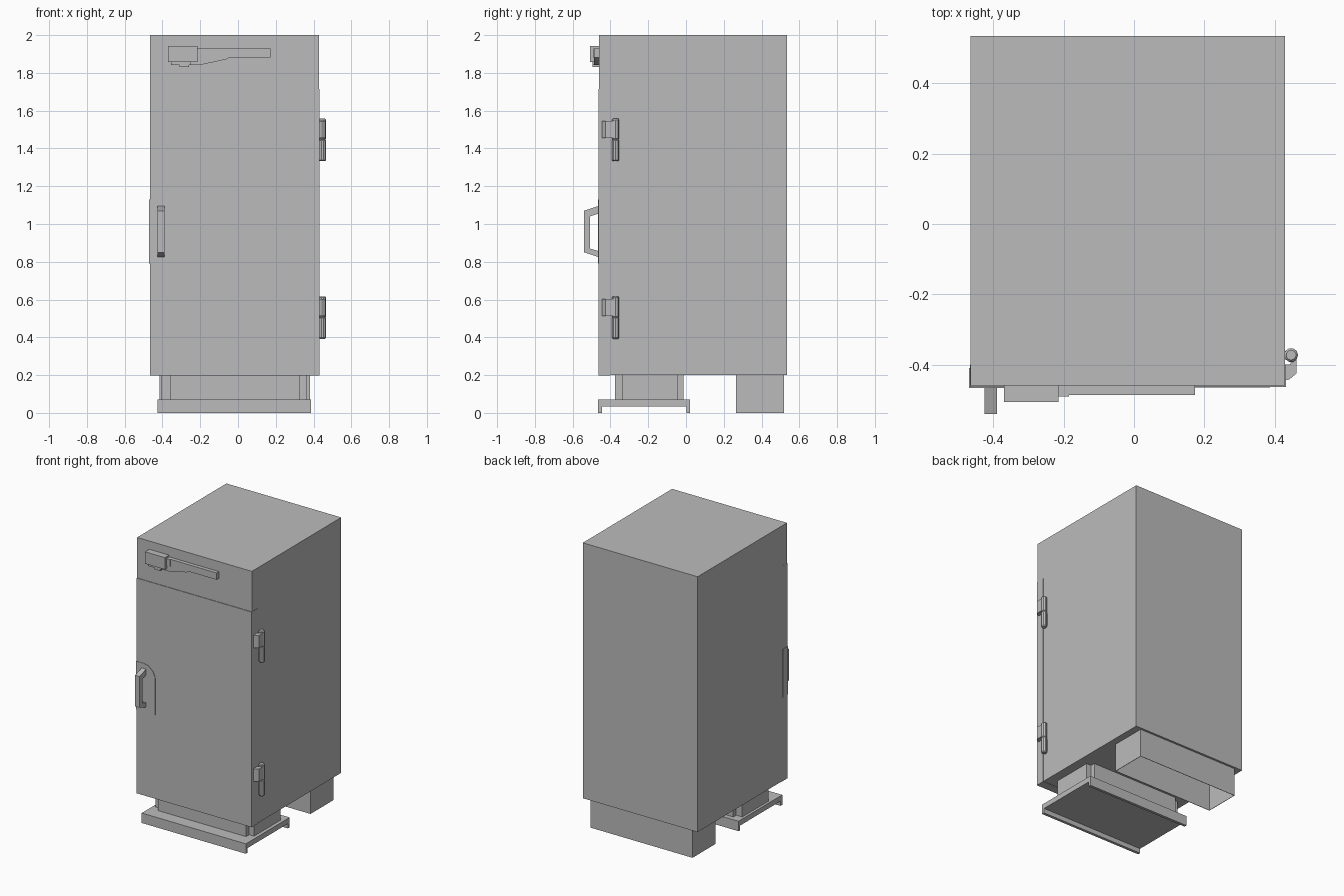
import bpy, bmesh
from mathutils import Vector

cube = bpy.data.objects.get("Cube")
if cube:
    bpy.data.objects.remove(cube)

steel = bpy.data.materials.new("plain grey")
steel.use_nodes = True
GREY = (0.5, 0.5, 0.5, 1)
steel.diffuse_color = GREY
steel.node_tree.nodes["Principled BSDF"].inputs["Base Color"].default_value = GREY


def finish(name, bm):
    bmesh.ops.recalc_face_normals(bm, faces=bm.faces)
    mesh = bpy.data.meshes.new(name)
    bm.to_mesh(mesh)
    bm.free()
    mesh.materials.append(steel)
    obj = bpy.data.objects.new(name, mesh)
    bpy.context.collection.objects.link(obj)
    return obj


def box(name, x, y, z):
    bm = bmesh.new()
    bmesh.ops.create_cube(bm, size=1)
    for v in bm.verts:
        v.co = Vector([(r[0] + r[1]) / 2 + c * (r[1] - r[0]) for c, r in zip(v.co, (x, y, z))])
    return finish(name, bm)


def prism(name, points, axis, lo, hi):
    """Extrude a 2D outline along x, y or z from lo to hi."""
    bm = bmesh.new()
    i = "xyz".index(axis)

    def place(p):
        co = list(p)
        co.insert(i, lo)
        return bm.verts.new(co)

    face = bm.faces.new([place(p) for p in points])
    side = bmesh.ops.extrude_face_region(bm, geom=[face])["geom"]
    for v in side:
        if isinstance(v, bmesh.types.BMVert):
            v.co[i] = hi
    return finish(name, bm)


# Cabinet and door
box("cabinet", (-0.465, 0.43), (-0.46, 0.535), (0.2, 2))
box("door", (-0.466, 0.432), (-0.464, -0.40), (0.198, 1.715))

# Handle backing plate, wrapped round the door edge
prism("handle_plate", [(-0.47, 0.79), (-0.32, 0.79), (-0.32, 1.05), (-0.335, 1.09),
                       (-0.37, 1.12), (-0.41, 1.13), (-0.47, 1.13)], "y", -0.467, -0.46)
box("handle_plate_return", (-0.47, -0.46), (-0.467, -0.41), (0.79, 1.13))

# Bow handle
prism("door_handle", [(-0.464, 1.095), (-0.54, 1.07), (-0.54, 0.85), (-0.464, 0.825),
                      (-0.464, 0.857), (-0.508, 0.87), (-0.508, 1.04), (-0.464, 1.055)],
      "x", -0.425, -0.39)

# Door closer at the top
box("closer_body", (-0.37, -0.215), (-0.507, -0.46), (1.858, 1.942))
prism("closer_arm", [(-0.215, 1.93), (0.173, 1.93), (0.173, 1.882), (-0.045, 1.882),
                     (-0.06, 1.872), (-0.2, 1.842), (-0.25, 1.842), (-0.25, 1.93)],
      "y", -0.486, -0.46)
box("closer_joint", (-0.22, -0.185), (-0.491, -0.46), (1.88, 1.93))
box("closer_base", (-0.355, -0.25), (-0.495, -0.46), (1.842, 1.86))
box("closer_knob", (-0.31, -0.26), (-0.495, -0.46), (1.832, 1.845))

# Hinges: leaf on the door, two-piece barrel on the cabinet side
LEAF = [(0.43, -0.445), (0.442, -0.442), (0.463, -0.425), (0.463, -0.385),
        (0.45, -0.375), (0.445, -0.4), (0.43, -0.4)]


def barrel(name, lo, hi, radius):
    bm = bmesh.new()
    bmesh.ops.create_cone(bm, cap_ends=True, segments=10, radius1=radius,
                          radius2=radius, depth=hi - lo)
    for v in bm.verts:
        v.co += Vector((0.447, -0.373, (lo + hi) / 2))
    obj = finish(name, bm)
    bev = obj.modifiers.new("end_chamfer", "BEVEL")
    bev.width = 0.007
    bev.segments = 1


for label, base in (("lower", 0.392), ("upper", 1.333)):
    prism(label + "_hinge_leaf", LEAF, "z", base + 0.122, base + 0.212)
    barrel(label + "_hinge_barrel_bottom", base, base + 0.116, 0.021)
    barrel(label + "_hinge_barrel_top", base + 0.112, base + 0.225, 0.021)
    box(label + "_hinge_mount", (0.43, 0.447), (-0.385, -0.361), (base + 0.015, base + 0.105))

# Front pedestal with notched corners
box("pedestal_core", (-0.36, 0.325), (-0.375, -0.012), (0.06, 0.2))
box("pedestal_wings", (-0.407, 0.363), (-0.34, -0.045), (0.06, 0.2))

# Floor tray with front and rear lips
prism("floor_tray", [(-0.465, 0), (-0.445, 0), (-0.445, 0.033), (0.003, 0.033),
                     (0.003, 0), (0.022, 0), (0.022, 0.07), (-0.465, 0.07)],
      "x", -0.425, 0.387)

# Rear plinth: four thin walls, open underneath
T = 0.003
X, Y, Z = (-0.415, 0.38), (0.265, 0.52), (0, 0.2)
box("rear_plinth_front", X, (Y[0], Y[0] + T), Z)
box("rear_plinth_back", X, (Y[1] - T, Y[1]), Z)
for label, x in (("right", X[0]), ("left", X[1] - T)):
    box("rear_plinth_" + label, (x, x + T), (Y[0] + T, Y[1] - T), Z)
